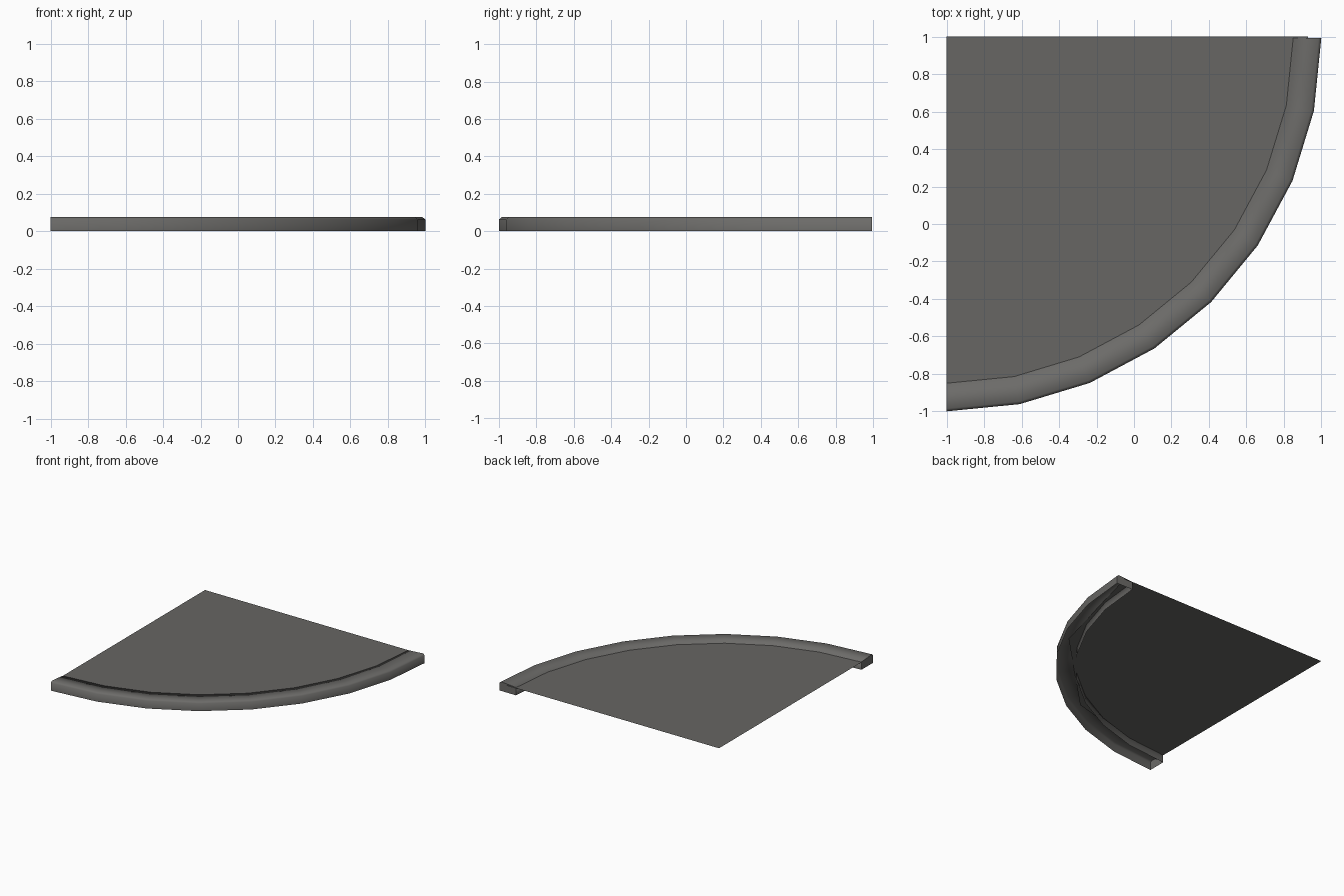
import bpy, bmesh, math
from mathutils import Vector

if "Cube" in bpy.data.objects:
    bpy.data.objects.remove(bpy.data.objects["Cube"])

CX, CY = -1.0, 1.0          # centre of the quarter circle


def material(name, rgb):
    m = bpy.data.materials.new(name)
    m.diffuse_color = (*rgb, 1)
    m.use_nodes = True
    m.node_tree.nodes["Principled BSDF"].inputs["Base Color"].default_value = m.diffuse_color
    return m


def arc_point(r, z, t):
    return Vector((CX + r * math.sin(t), CY - r * math.cos(t), z))


def finish(bm, name, mat):
    me = bpy.data.meshes.new(name)
    bm.to_mesh(me)
    bm.free()
    me.materials.append(mat)
    ob = bpy.data.objects.new(name, me)
    bpy.context.collection.objects.link(ob)
    return ob


stone = material("kerb grey", (0.15, 0.147, 0.14))
paving = material("pavement grey", (0.135, 0.132, 0.126))

# Kerb: open-bottomed profile swept through a quarter circle, with end caps
profile = [(2.0, 0), (2.0, 0.063), (1.985, 0.075), (1.85, 0.065), (1.85, 0)]
N = 8
bm = bmesh.new()
rings = [[bm.verts.new(arc_point(r, z, math.pi / 2 * i / N * 0.998)) for r, z in profile]
         for i in range(N + 1)]
for a, b in zip(rings, rings[1:]):
    for k in range(len(profile) - 1):
        f = bm.faces.new((a[k], b[k], b[k + 1], a[k + 1]))
        f.smooth = True
bm.faces.new(rings[0])
bm.faces.new(rings[-1][::-1])
# keep the inner wall and the end caps crisp
bm.edges.ensure_lookup_table()
for e in bm.edges:
    if len(e.link_faces) == 2 and e.calc_face_angle() > math.radians(60):
        e.smooth = False
finish(bm, "corner_kerb", stone)

# Pavement: thin flat sector tucked under the kerb
bm = bmesh.new()
verts = [bm.verts.new((CX, CY, 0.062))]
verts += [bm.verts.new(arc_point(1.93, 0.062, math.pi / 2 * i / 3)) for i in range(4)]
bm.faces.new(verts)
finish(bm, "pavement", paving)
